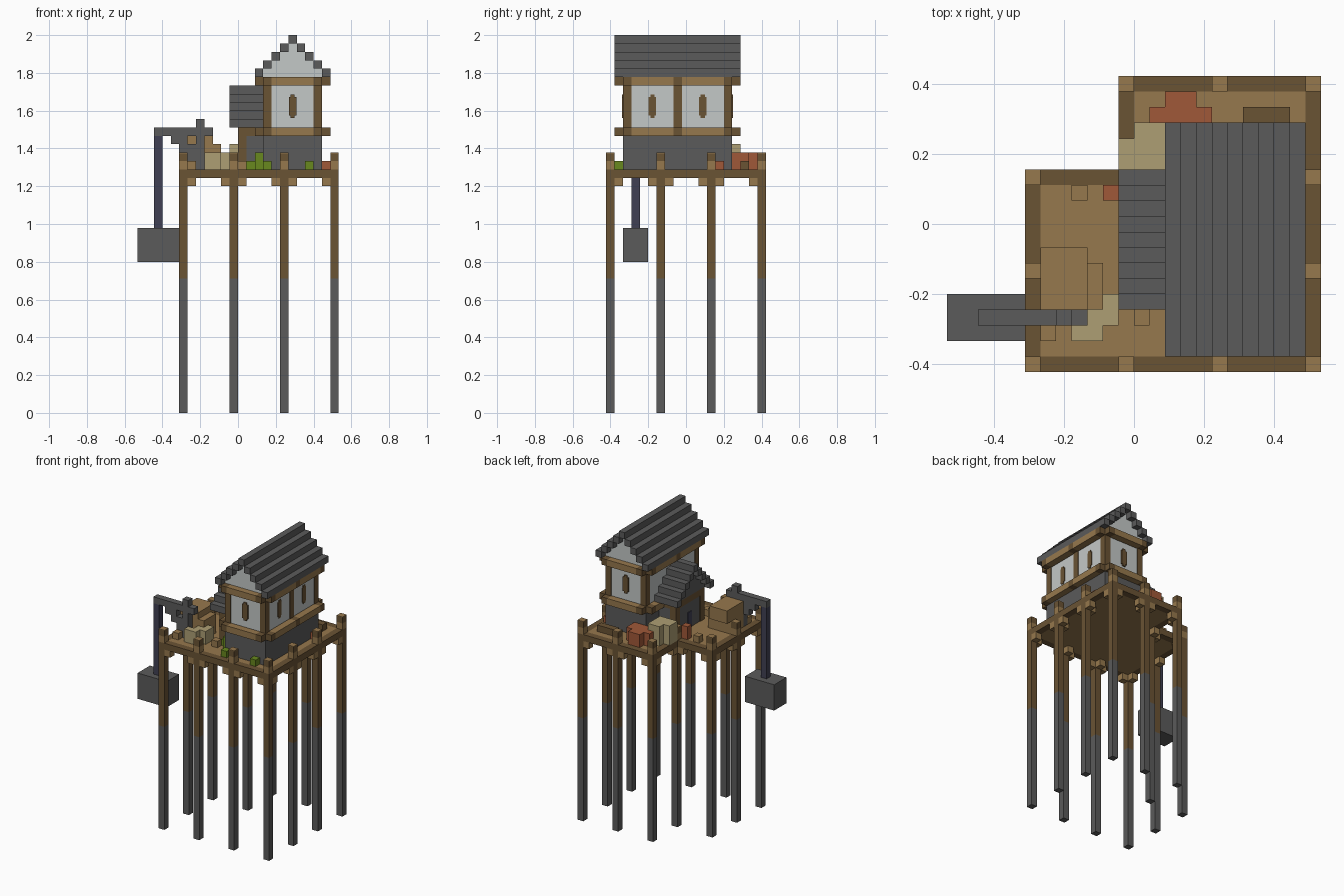
import bpy, bmesh

U = 2 / 45                      # one block
ORIGIN = (-12, -9.5, 0)         # block grid offset

cube = bpy.data.objects.get("Cube")
if cube:
    bpy.data.objects.remove(cube, do_unlink=True)


def material(name, r, g, b):
    lin = [((c / 255 + 0.055) / 1.055) ** 2.4 for c in (r, g, b)] + [1]
    mat = bpy.data.materials.new(name)
    mat.use_nodes = True
    mat.diffuse_color = lin
    mat.node_tree.nodes["Principled BSDF"].inputs["Base Color"].default_value = lin
    return mat


stone = material("grey stone", 91, 91, 91)
bark = material("dark bark", 106, 83, 52)
plank = material("tan plank", 150, 120, 77)
plaster = material("pale plaster", 196, 200, 199)
straw = material("khaki straw", 174, 159, 116)
clay = material("red clay", 160, 88, 56)
leaf = material("leaf green", 104, 136, 30)
iron = material("dark iron", 64, 64, 84)


def blocks(name, mat, boxes):
    """One object from boxes given as (x0, x1, y0, y1, z0, z1) on the block grid."""
    bm = bmesh.new()
    for b in boxes:
        made = bmesh.ops.create_cube(bm, size=1)["verts"]
        for v in made:
            for i in range(3):
                v.co[i] = (b[2 * i + (v.co[i] > 0)] + ORIGIN[i]) * U
    mesh = bpy.data.meshes.new(name)
    bm.to_mesh(mesh)
    bm.free()
    mesh.materials.append(mat)
    obj = bpy.data.objects.new(name, mesh)
    bpy.context.collection.objects.link(obj)
    return obj


def cell(x, y, z0, z1):
    return (x, x + 1, y, y + 1, z0, z1)


# Stilts around the edge of the L-shaped deck
stilts = [(x, 0) for x in (5, 11, 17, 23)] + [(23, y) for y in (6, 12, 18)]
stilts += [(17, 18), (11, 18), (11, 12), (5, 12), (5, 6)]
blocks("stilt_feet", stone, [cell(x, y, 0, 16) for x, y in stilts])
blocks("stilt_logs", bark, [cell(x, y, 16, 28) for x, y in stilts])
blocks("post_bases", plank, [cell(x, y, 29, 30) for x, y in stilts])
blocks("post_heads", bark, [cell(x, y, 30, 30.9) for x, y in stilts])
blocks("post_caps", plank, [cell(x, y, 30.9, 31) for x, y in stilts])


# Brackets under the deck beside every stilt
def on_deck(x, y):
    return 5 <= x < 24 and 0 <= y < 19 and (x >= 11 or y < 13)


blocks("brackets", plank, [cell(x + dx, y + dy, 27, 28) for x, y in stilts
                           for dx, dy in ((1, 0), (-1, 0), (0, 1), (0, -1))
                           if on_deck(x + dx, y + dy)])

# Deck planks and log rim
blocks("deck", plank, [(6, 23, 1, 12, 28, 29), (12, 23, 12, 18, 28, 29)])
blocks("deck_rim", bark, [
    (5, 24, 0, 1, 28, 29), (23, 24, 1, 19, 28, 29), (11, 23, 18, 19, 28, 29),
    (11, 12, 12, 18, 28, 29), (5, 11, 12, 13, 28, 29), (5, 6, 1, 12, 28, 29)])

# House walls and corner posts
e = 0.1
blocks("lower_wall", stone, [(15, 22, 2, 15, 29, 33)])
blocks("upper_wall", plaster, [(15 + e, 22 - e, 2 + e, 15 - e, 34, 39)])
blocks("house_posts", bark, [cell(x, y, 34, 39) for x in (15, 21) for y in (2, 8, 14)])

# Crossing logs with plank trim between their ends, at both floors
logs, trim = [], []
for z in (33, 39):
    logs += [(x, x + 1, 1, 16, z, z + 1) for x in (15, 21)]
    logs += [(14, 23, y, y + 1, z, z + 1) for y in (2, 8, 14)]
    trim += [(16, 21, y, y + 1, z, z + 1) for y in (1, 15)]
    trim += [(x, x + 1, y, y + 5, z, z + 1) for x in (14, 22) for y in (3, 9)]
blocks("house_logs", bark, logs)
blocks("house_trim", plank, trim)

# Windows, each a slim plate with narrowed ends
panes = []
for inset, z0, z1 in ((0.05, 35.4, 37.6), (0.25, 35.1, 37.9)):
    for y in (2, 15):
        panes.append((18 + inset, 19 - inset, y - e, y + e, z0, z1))
    for y in (5, 11):
        panes.append((22 - 2 * e, 22, y + inset, y + 1 - inset, z0, z1))
blocks("windows", bark, panes)

# Main stepped roof and the gable beneath it
roof, gable = [], []
for i in range(5):
    z = 40 + i
    for x in {14 + i, 22 - i}:
        roof.append((x, x + 1, 1, 16, z, z + 1))
    if i < 4:
        gable.append((15 + i, 22 - i, 2, 15, z, z + 1))
blocks("main_roof", stone, roof)
blocks("gable", plaster, gable)

# Porch with its own stepped roof
roof, gable = [], []
for i in range(5):
    z = 34 + i
    for y in {4 + i, 12 - i}:
        roof.append((11, 15, y, y + 1, z, z + 1))
    if i < 4:
        gable.append((12, 15, 5 + i, 12 - i, z, z + 1))
blocks("porch_roof", stone, roof)
blocks("porch_gable", stone, gable)
blocks("porch_wall", stone, [(12 + e, 15, 5 + e, 12 - e, 29, 33)])
blocks("porch_frame", bark, [cell(12, y, 29, 33) for y in (5, 11)] + [(12, 15, 5, 12, 33, 34)])
blocks("porch_door", iron, [(12, 12 + 2 * e, 8, 9, 29, 31.5)])

# Crane with hanging load
crane = [(2, 9, 33, 34), (7, 8, 34, 35), (4, 6, 32, 33), (7, 8, 32, 33),
         (5, 8, 31, 32), (6, 8, 29, 31)]
blocks("crane", stone, [(x0, x1, 3, 4, z0, z1) for x0, x1, z0, z1 in crane])
blocks("crane_chain", iron, [cell(2, 3, 22, 33)])
blocks("crane_load", stone, [(0, 5, 2, 5, 18, 22)])

# Goods on the deck
blocks("crates", plank, [(6, 10, 4, 7, 29, 32), (6, 9, 4, 8, 32, 33), (6, 9, 7, 8, 31, 32),
                         cell(8, 11, 29, 30), cell(12, 3, 29, 30), cell(6, 2, 29, 30)])
blocks("straw_heaps", straw, [
    (8, 10, 2, 3, 29, 31), (9, 11, 3, 4, 29, 31), cell(10, 4, 29, 31),
    (11, 14, 13, 15, 29, 32), (12, 14, 15, 16, 29, 32)])
blocks("clay_goods", clay, [
    (13, 17, 16, 17, 29, 31), (14, 16, 17, 18, 29, 31), (14, 17, 15, 16, 29, 31),
    cell(10, 11, 29, 31), cell(22, 13, 29, 30)])
blocks("bench", bark, [(19, 22, 16, 17, 29, 30)])
blocks("plants", leaf, [cell(13, 4, 29, 30), cell(14, 3, 29, 31), cell(14, 4, 29, 30),
                        cell(15, 1, 29, 30), cell(20, 1, 29, 30)])
